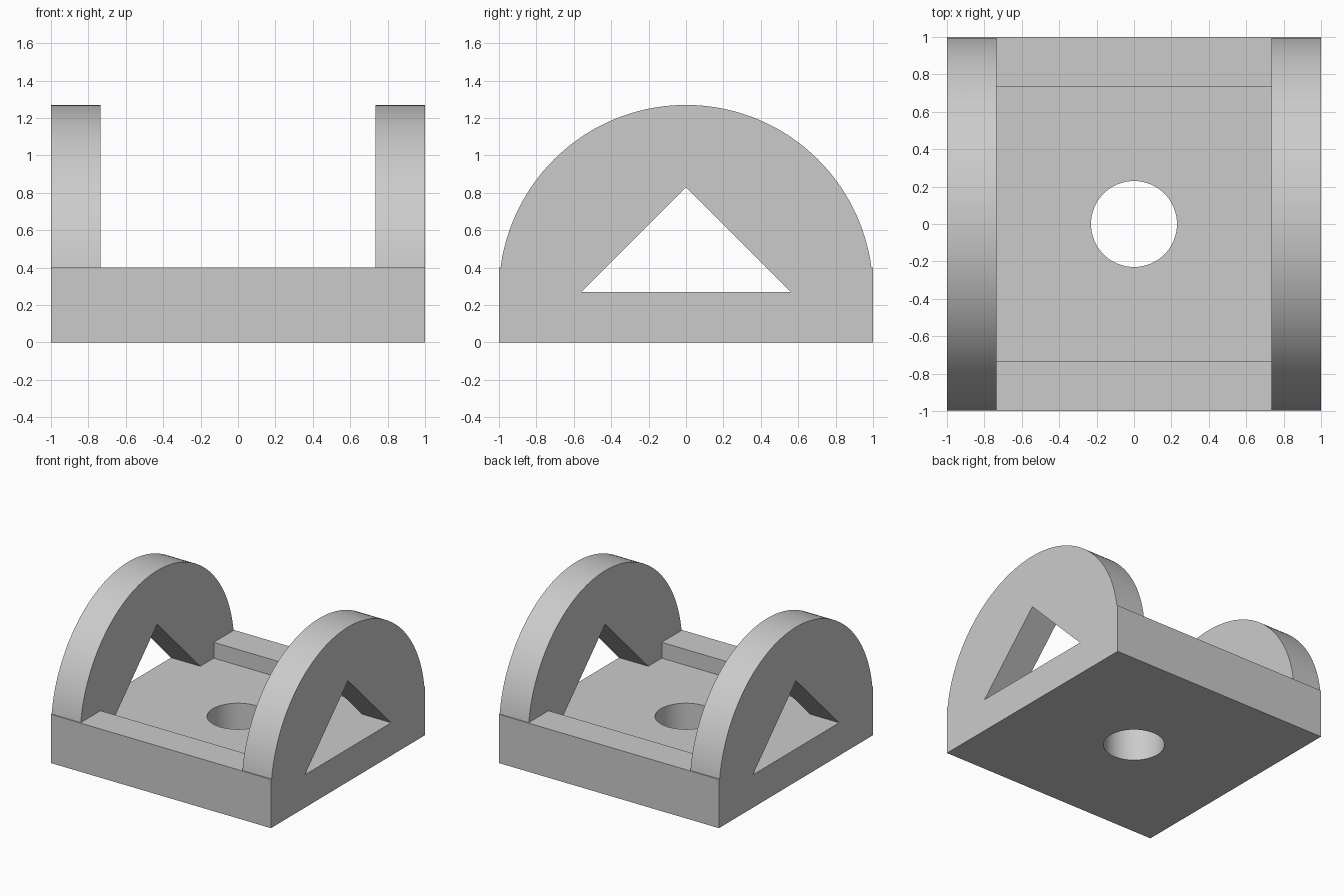
import bpy
import bmesh
import math

cube = bpy.data.objects.get("Cube")
if cube:
    bpy.data.objects.remove(cube, do_unlink=True)

BASE_TOP, FLOOR, INNER = 0.4, 0.27, 0.735
ARCH_RADIUS, ARCH_STEPS = 1.0, 96
HOLE_RADIUS, WINDOW = 0.23, 0.56

grey = bpy.data.materials.new("plain grey")
grey.use_nodes = True
colour = (0.6, 0.6, 0.6, 1)
grey.diffuse_color = colour
grey.node_tree.nodes["Principled BSDF"].inputs["Base Color"].default_value = colour


def prism(name, points, direction):
    """Extrude a closed outline of 3D points along a direction."""
    bm = bmesh.new()
    face = bm.faces.new([bm.verts.new(p) for p in points])
    moved = bmesh.ops.extrude_face_region(bm, geom=[face])["geom"]
    verts = [v for v in moved if isinstance(v, bmesh.types.BMVert)]
    bmesh.ops.translate(bm, verts=verts, vec=direction)
    bmesh.ops.recalc_face_normals(bm, faces=bm.faces)
    mesh = bpy.data.meshes.new(name)
    bm.to_mesh(mesh)
    bm.free()
    mesh.materials.append(grey)
    obj = bpy.data.objects.new(name, mesh)
    bpy.context.collection.objects.link(obj)
    return obj


def side_prism(name, outline, half_width):
    return prism(name, [(-half_width, y, z) for y, z in outline], (2 * half_width, 0, 0))


def block(half_y, low, high):
    return [(-half_y, low), (half_y, low), (half_y, high), (-half_y, high)]


# Bracket body: base with a rounded arch above it, extruded across the width
start = math.asin((BASE_TOP - FLOOR) / ARCH_RADIUS)
angles = [start + (math.pi - 2 * start) * i / ARCH_STEPS for i in range(ARCH_STEPS + 1)]
arch = [(ARCH_RADIUS * math.cos(a), FLOOR + ARCH_RADIUS * math.sin(a)) for a in angles]
outline = [(-1, 0), (1, 0), (1, BASE_TOP)] + arch + [(-1, BASE_TOP)]
bracket = side_prism("bracket", outline, 1)

# Cutters: gap between the arches, floor pocket, triangular windows, bolt hole
circle = [(HOLE_RADIUS * math.cos(math.tau * i / 64),
           HOLE_RADIUS * math.sin(math.tau * i / 64), -1) for i in range(64)]
cutters = [
    side_prism("gap_cutter", block(2, BASE_TOP, 2), INNER),
    side_prism("pocket_cutter", block(INNER, FLOOR, 1), INNER),
    side_prism("window_cutter",
               [(-WINDOW, FLOOR), (WINDOW, FLOOR), (0, FLOOR + WINDOW)], 2),
    prism("hole_cutter", circle, (0, 0, 2)),
]

bpy.ops.object.select_all(action="DESELECT")
bpy.context.view_layer.objects.active = bracket
bracket.select_set(True)
for cutter in cutters:
    cutter.hide_render = True
    cut = bracket.modifiers.new(cutter.name, "BOOLEAN")
    cut.operation = "DIFFERENCE"
    cut.solver = "EXACT"
    cut.object = cutter
    bpy.ops.object.modifier_apply(modifier=cut.name)
    bpy.data.objects.remove(cutter, do_unlink=True)

bpy.ops.object.shade_smooth_by_angle(angle=math.radians(30))
